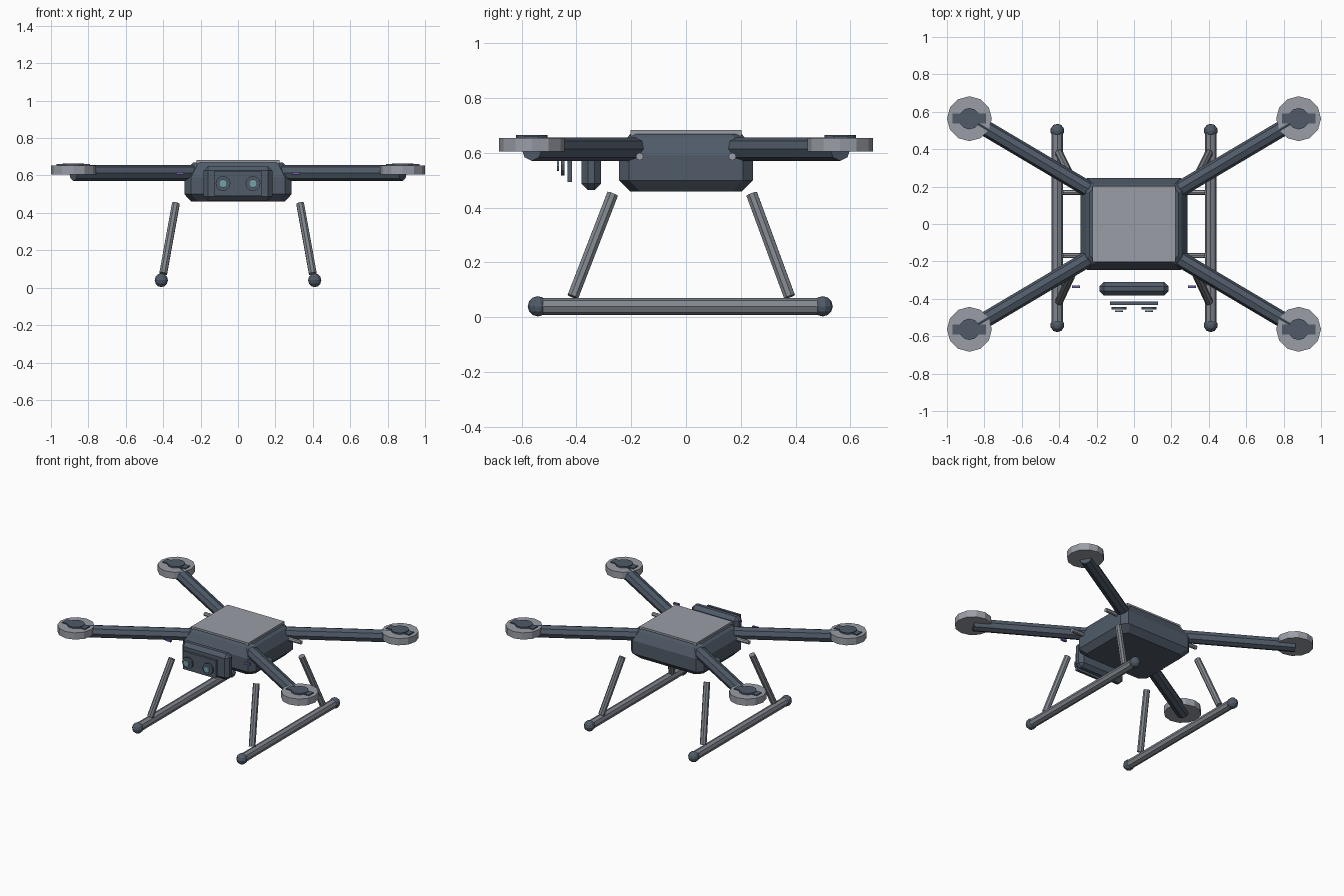
import bpy, bmesh, math
from mathutils import Vector

if "Cube" in bpy.data.objects:
    bpy.data.objects.remove(bpy.data.objects["Cube"])


def mat(name, rgb):
    m = bpy.data.materials.new(name)
    m.diffuse_color = (*rgb, 1)
    m.use_nodes = True
    m.node_tree.nodes["Principled BSDF"].inputs["Base Color"].default_value = m.diffuse_color
    return m


DARK = mat("slate", (0.08, 0.105, 0.14))
GREY = mat("light_grey", (0.32, 0.34, 0.38))
TUBE = mat("tube_grey", (0.22, 0.24, 0.27))
LENS = mat("lens_glass", (0.18, 0.35, 0.4))
VIOLET = mat("violet", (0.16, 0.11, 0.35))


def finish(name, bm, m):
    bmesh.ops.recalc_face_normals(bm, faces=bm.faces)
    me = bpy.data.meshes.new(name)
    bm.to_mesh(me)
    bm.free()
    me.materials.append(m)
    o = bpy.data.objects.new(name, me)
    bpy.context.collection.objects.link(o)
    return o


def box(name, c, size, m, bevel=0):
    bm = bmesh.new()
    bmesh.ops.create_cube(bm, size=1)
    bmesh.ops.scale(bm, vec=size, verts=bm.verts)
    if bevel:
        bmesh.ops.bevel(bm, geom=bm.edges[:], offset=bevel, segments=1, affect='EDGES')
    bmesh.ops.translate(bm, vec=c, verts=bm.verts)
    return finish(name, bm, m)


def tube(name, a, b, r, m, sides=8):
    # closed prism running from a to b
    a, b = Vector(a), Vector(b)
    d = b - a
    bm = bmesh.new()
    bmesh.ops.create_cone(bm, cap_ends=True, segments=sides, radius1=r, radius2=r, depth=d.length)
    o = finish(name, bm, m)
    o.rotation_mode = 'QUATERNION'
    o.rotation_quaternion = d.to_track_quat('Z', 'Y')
    o.location = (a + b) / 2
    return o


def ball(name, c, r, m):
    bm = bmesh.new()
    bmesh.ops.create_uvsphere(bm, u_segments=10, v_segments=6, radius=r)
    bmesh.ops.translate(bm, vec=c, verts=bm.verts)
    return finish(name, bm, m)


# body: stacked rectangles with cut corners
bm = bmesh.new()
rings = []
for z, hx, hy in [(0.46, 0.25, 0.205), (0.50, 0.287, 0.245), (0.593, 0.287, 0.245),
                  (0.655, 0.255, 0.215), (0.67, 0.238, 0.203)]:
    k = 0.037
    pts = [(hx, -hy + k), (hx, hy - k), (hx - k, hy), (-hx + k, hy),
           (-hx, hy - k), (-hx, -hy + k), (-hx + k, -hy), (hx - k, -hy)]
    rings.append([bm.verts.new((x, y, z)) for x, y in pts])
for lo, hi in zip(rings, rings[1:]):
    for i in range(8):
        j = (i + 1) % 8
        bm.faces.new((lo[i], lo[j], hi[j], hi[i]))
bm.faces.new(rings[0])
bm.faces.new(rings[-1])
finish("body", bm, DARK)
box("top_panel", (0, 0, 0.672), (0.446, 0.404, 0.022), GREY)

# front camera: housing, face plate, lenses
box("camera_housing", (0, -0.346, 0.557), (0.37, 0.073, 0.185), DARK, 0.024)
box("camera_plate", (0, -0.424, 0.557), (0.256, 0.017, 0.128), DARK)

for sx, side in ((-1, "left"), (1, "right")):
    x = 0.08 * sx
    tube(side + "_lens_ring", (x, -0.457, 0.557), (x, -0.444, 0.557), 0.04, DARK, 12)
    tube(side + "_lens", (x, -0.471, 0.557), (x, -0.463, 0.557), 0.023, LENS, 10)
    box(side + "_marker_light", (0.31 * sx, -0.336, 0.612), (0.042, 0.015, 0.014), VIOLET)

    # landing skid
    x = 0.41 * sx
    tube(side + "_skid", (x, -0.544, 0.04), (x, 0.5, 0.04), 0.031, TUBE)
    for y, end in ((-0.541, "front"), (0.499, "rear")):
        ball(f"{side}_{end}_skid_cap", (x, y, 0.04), 0.037, DARK)

    for sy, end, top, bottom in ((-1, "front", -0.268, -0.413), (1, "rear", 0.24, 0.378)):
        n = f"{side}_{end}_"
        mx, my = 0.88 * sx, 0.563 * sy
        # landing strut
        tube(n + "strut", (0.332 * sx, top, 0.45), (0.4 * sx, bottom, 0.075), 0.022, TUBE)
        # arm with motor disc and cap
        tube(n + "arm", (0.2 * sx, 0.16 * sy, 0.614), (mx, my, 0.614), 0.043, DARK)
        tube(n + "motor_disc", (mx, my, 0.606), (mx, my, 0.654), 0.12, GREY, 12)
        tube(n + "motor_cap", (mx, my, 0.64), (mx, my, 0.665), 0.057, DARK, 12)
        box(n + "motor_bar", (mx, my, 0.652), (0.18, 0.053, 0.018), DARK)
        # short side rod
        tube(n + "side_rod", (0.22 * sx, 0.169 * sy, 0.587), (0.38 * sx, 0.169 * sy, 0.587), 0.014, GREY)
